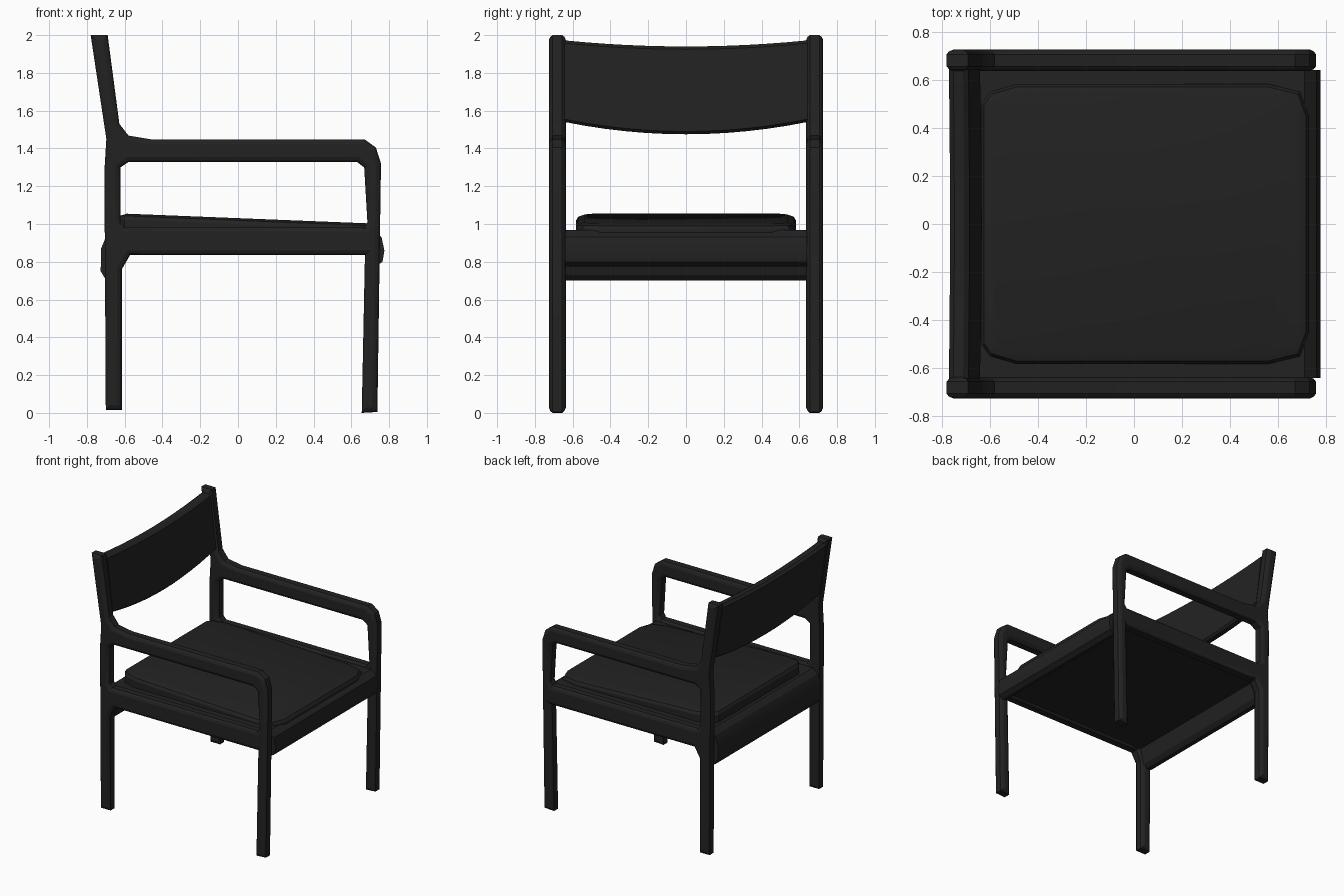
import bpy, bmesh, math
from mathutils import Vector

if "Cube" in bpy.data.objects:
    bpy.data.objects.remove(bpy.data.objects["Cube"])

black = bpy.data.materials.new("soft black")
black.diffuse_color = (0.016, 0.016, 0.016, 1)
black.use_nodes = True
black.node_tree.nodes["Principled BSDF"].inputs["Base Color"].default_value = black.diffuse_color


def finish(bm, name, angle=25):
    bmesh.ops.recalc_face_normals(bm, faces=bm.faces)
    me = bpy.data.meshes.new(name)
    bm.to_mesh(me)
    bm.free()
    me.materials.append(black)
    ob = bpy.data.objects.new(name, me)
    bpy.context.collection.objects.link(ob)
    bpy.ops.object.select_all(action='DESELECT')
    ob.select_set(True)
    bpy.context.view_layer.objects.active = ob
    bpy.ops.object.shade_smooth_by_angle(angle=math.radians(angle))
    return ob


def inset(loop, d):
    """Move a closed 2D loop to its left by d, with mitred corners."""
    out = []
    for i, p in enumerate(loop):
        p = Vector(p)
        a = (p - Vector(loop[i - 1])).normalized()
        b = (Vector(loop[(i + 1) % len(loop)]) - p).normalized()
        na, nb = Vector((-a.y, a.x)), Vector((-b.y, b.x))
        out.append(p + (na + nb) * (d / (1 + na.dot(nb))))
    return out


def bridge(bm, rings):
    n = len(rings[0])
    for r, s in zip(rings, rings[1:]):
        for i in range(n):
            j = (i + 1) % n
            bm.faces.new((r[i], r[j], s[j], s[i]))


def prism(name, loops, y0, steps):
    """Extrude xz loops along y; steps are (y offset, inset)."""
    bm = bmesh.new()
    ends = ([], [])
    for loop in loops:
        rings = [[bm.verts.new((p.x, y0 + y, p.y)) for p in inset(loop, d)] for y, d in steps]
        bridge(bm, rings)
        for e, r in zip(ends, (rings[0], rings[-1])):
            e += [bm.edges.get((r[i - 1], r[i])) for i in range(len(r))]
    for e in ends:
        bmesh.ops.triangle_fill(bm, edges=e, use_beauty=True)
    return finish(bm, name)


def loft(name, rings):
    bm = bmesh.new()
    vs = [[bm.verts.new(p) for p in r] for r in rings]
    bridge(bm, vs)
    bm.faces.new(vs[0])
    bm.faces.new(vs[-1])
    return finish(bm, name)


# Side frames: legs, arm, seat rail and back post in one outline with an opening
outer = [(-0.70, 0.015), (-0.615, 0.015), (-0.615, 0.76), (-0.572, 0.835), (0.672, 0.835),
         (0.655, 0.0), (0.738, 0.005), (0.757, 1.32), (0.73, 1.405), (0.67, 1.448),
         (-0.46, 1.448), (-0.58, 1.468), (-0.628, 1.53), (-0.69, 2.0), (-0.78, 2.0),
         (-0.697, 1.45), (-0.708, 1.27), (-0.705, 0.9)]
opening = [(-0.60, 0.985), (-0.622, 1.01), (-0.622, 1.30), (-0.58, 1.328),
           (0.63, 1.328), (0.668, 1.30), (0.685, 1.01), (0.67, 0.985)]
edge = [(-0.045, 0.026), (-0.037, 0.009), (-0.025, 0), (0.025, 0), (0.037, 0.009), (0.045, 0.026)]
for side, y in (("right", -0.681), ("left", 0.681)):
    prism(side + "_side_frame", [outer, opening], y, edge)

# Seat base with rolled front and back rails
base = [(-0.66, 0.965), (-0.70, 0.93), (-0.725, 0.87), (-0.727, 0.75), (-0.70, 0.705),
        (-0.66, 0.70), (-0.63, 0.73), (-0.60, 0.85), (0.67, 0.85), (0.69, 0.79),
        (0.73, 0.775), (0.765, 0.80), (0.775, 0.86), (0.76, 0.93), (0.71, 0.968)]
prism("seat_base", [base], 0, [(-0.64, 0), (0.64, 0)])

# Seat cushion, rounded in plan and higher at the back
plan = [(-0.635, -0.50), (-0.60, -0.55), (-0.49, -0.582), (0.56, -0.582), (0.69, -0.55),
        (0.728, -0.45), (0.728, 0.45), (0.69, 0.55), (0.56, 0.582), (-0.49, 0.582),
        (-0.60, 0.55), (-0.635, 0.50)]
rings = [[(p.x, p.y, 0.95) for p in inset(plan, 0)]]
for d, drop in ((0, 0.032), (0.012, 0.012), (0.045, 0)):
    rings.append([(p.x, p.y, 1.055 - drop - 0.04 * (p.x + 0.6)) for p in inset(plan, d)])
loft("seat_cushion", rings)

# Backrest panel, leaning back with sagging top and bottom edges
rings = []
for i in range(13):
    y = -0.642 + 1.284 * i / 12
    sag = 1 - (y / 0.642) ** 2
    lo, hi = 1.54 - 0.065 * sag, 1.972 - 0.032 * sag
    ring = []
    for z, u in ((lo, 0.25), (lo, 0.75), (lo + 0.015, 1), (hi - 0.015, 1),
                 (hi, 0.75), (hi, 0.25), (hi - 0.015, 0), (lo + 0.015, 0)):
        t = (z - 1.48) / 0.49
        front, back = -0.632 - 0.058 * t, -0.70 - 0.072 * t
        ring.append((back + (front - back) * u, y, z))
    rings.append(ring)
loft("backrest", rings)
